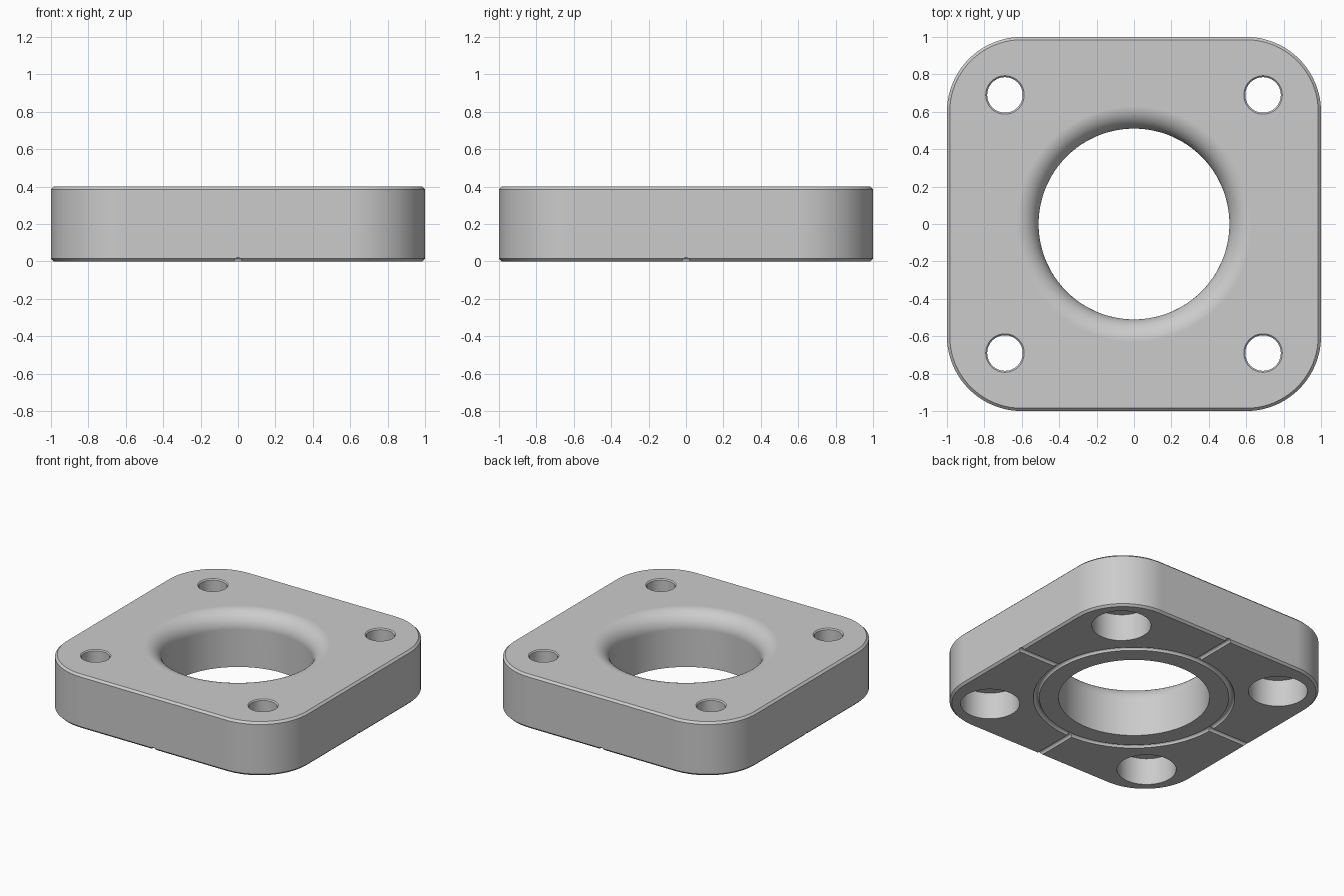
import bpy
import bmesh
from math import cos, sin, pi, radians

if "Cube" in bpy.data.objects:
    bpy.data.objects.remove(bpy.data.objects["Cube"], do_unlink=True)

H = 0.4          # plate thickness
CORNER = 0.4     # plan corner radius
CHAMFER = 0.015
BORE = 0.51
LIP = 0.12       # bore lip rounding
BOLT = 0.69      # bolt hole offset

grey = bpy.data.materials.new("plain grey")
grey.use_nodes = True
grey.diffuse_color = (0.6, 0.6, 0.6, 1)
grey.node_tree.nodes["Principled BSDF"].inputs["Base Color"].default_value = (0.6, 0.6, 0.6, 1)


def loft(name, rings, closed=False):
    """Skin a stack of equal point rings; cap the ends unless closed."""
    bm = bmesh.new()
    loops = [[bm.verts.new(p) for p in ring] for ring in rings]
    n = len(loops[0])
    pairs = list(zip(loops, loops[1:]))
    if closed:
        pairs.append((loops[-1], loops[0]))
    else:
        bm.faces.new(loops[0])
        bm.faces.new(loops[-1])
    for a, b in pairs:
        for i in range(n):
            j = (i + 1) % n
            bm.faces.new((a[i], a[j], b[j], b[i]))
    bmesh.ops.recalc_face_normals(bm, faces=bm.faces)
    mesh = bpy.data.meshes.new(name)
    bm.to_mesh(mesh)
    bm.free()
    mesh.materials.append(grey)
    obj = bpy.data.objects.new(name, mesh)
    bpy.context.collection.objects.link(obj)
    return obj


def lathe(name, profile, segments, x=0, y=0, closed=False):
    """Turn (radius, height) points about a vertical axis."""
    angles = [2 * pi * i / segments for i in range(segments)]
    rings = [[(x + r * cos(a), y + r * sin(a), z) for a in angles] for r, z in profile]
    return loft(name, rings, closed)


def plate_ring(inset, z, steps=20):
    """Rounded square outline."""
    c, r, pts = 1 - CORNER, CORNER - inset, []
    for q, (sx, sy) in enumerate([(1, 1), (-1, 1), (-1, -1), (1, -1)]):
        for i in range(steps + 1):
            a = pi / 2 * (q + i / steps)
            pts.append((sx * c + r * cos(a), sy * c + r * sin(a), z))
    return pts


# Chamfered rounded plate
plate = loft("flange_plate", [plate_ring(CHAMFER, 0), plate_ring(0, CHAMFER),
                              plate_ring(0, H - CHAMFER), plate_ring(CHAMFER, H)])

# Central bore with rounded upper lip
lip = [(BORE + LIP * (1 - cos(a)), H - LIP + LIP * sin(a))
       for a in (pi / 2 * i / 14 for i in range(15))]
cutters = [lathe("bore_cutter", [(BORE, -0.1)] + lip + [(BORE + LIP, H + 0.1)], 128)]

# Counterbored bolt holes
for x in (-BOLT, BOLT):
    for y in (-BOLT, BOLT):
        cutters.append(lathe("bolt_hole_cutter", [
            (0.2, -0.1), (0.2, 0.2), (0.095, 0.2), (0.095, H - 0.008),
            (0.103, H), (0.103, H + 0.1)], 48, x, y))

# Round-bottomed ring groove on the underside
GROOVE, RING = 0.02, 0.66
circle = [2 * pi * i / 16 for i in range(16)]
cutters.append(lathe("ring_groove_cutter",
                     [(RING + GROOVE * cos(a), GROOVE * sin(a)) for a in circle],
                     128, closed=True))

# Radial grooves from the ring to each edge
for dx, dy in ((1, 0), (0, 1), (-1, 0), (0, -1)):
    rings = [[(dx * d - dy * GROOVE * cos(a), dy * d + dx * GROOVE * cos(a), GROOVE * sin(a))
              for a in circle] for d in (RING, 1.1)]
    cutters.append(loft("radial_groove_cutter", rings))

# Cut, then discard the cutters
bpy.ops.object.select_all(action="DESELECT")
bpy.context.view_layer.objects.active = plate
plate.select_set(True)
for cutter in cutters:
    cutter.hide_render = True
    cut = plate.modifiers.new("cut", "BOOLEAN")
    cut.operation = "DIFFERENCE"
    cut.solver = "EXACT"
    cut.object = cutter
    bpy.ops.object.modifier_apply(modifier=cut.name)
    bpy.data.objects.remove(cutter, do_unlink=True)

# Smooth curves, crisp edges, flat faces kept flat
bpy.ops.object.shade_smooth_by_angle(angle=radians(28))
weighted = plate.modifiers.new("weighted_normals", "WEIGHTED_NORMAL")
weighted.keep_sharp = True
